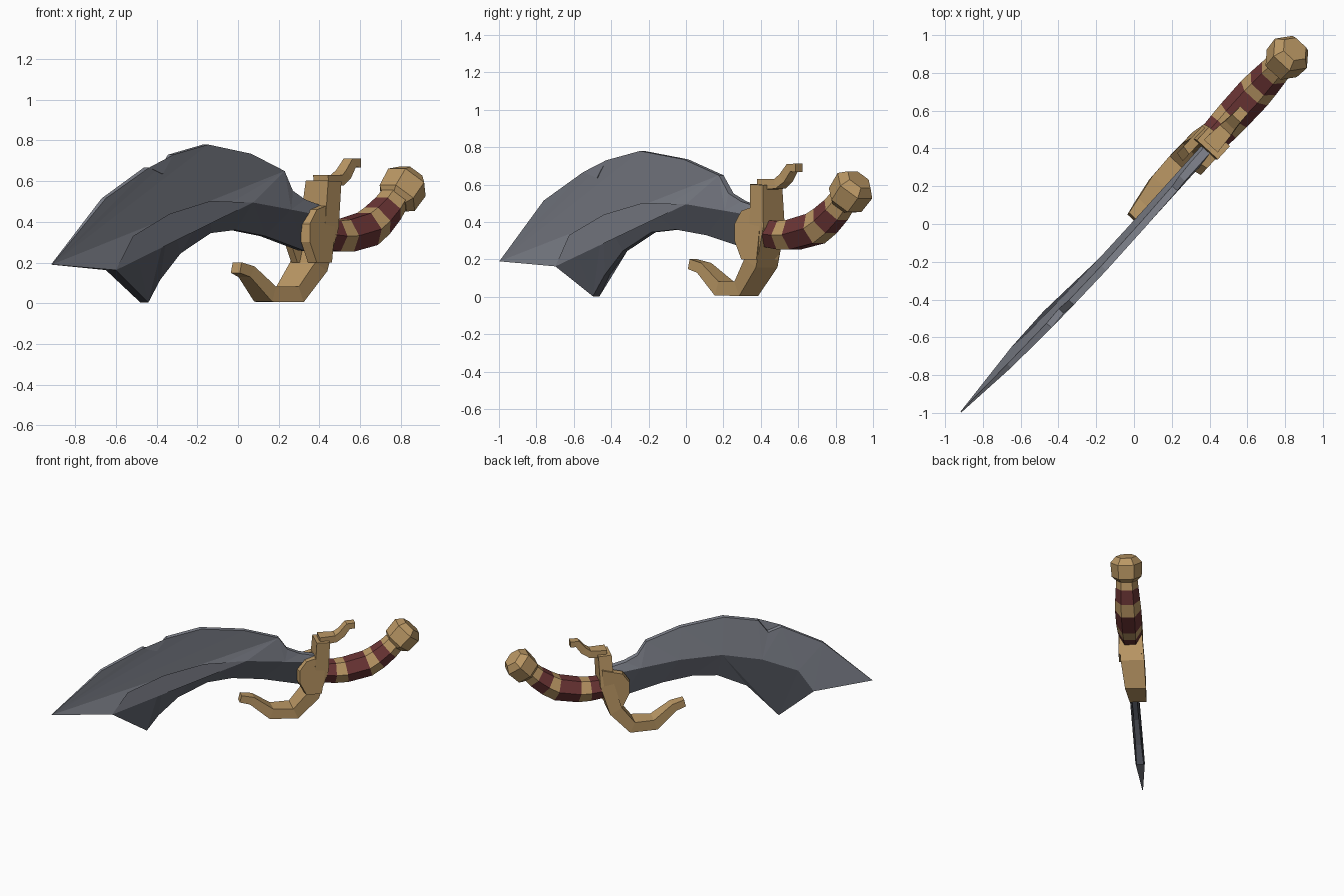
import bpy, bmesh, math
from mathutils import Vector

if "Cube" in bpy.data.objects:
    bpy.data.objects.remove(bpy.data.objects["Cube"])

YAW = math.radians(47.4)
C, S = math.cos(YAW), math.sin(YAW)


def place(u, n, z):
    """u runs along the weapon, n across it, z up."""
    return Vector((u * C + n * S, u * S - n * C, z))


def material(name, rgb):
    m = bpy.data.materials.new(name)
    m.diffuse_color = (*rgb, 1)
    m.use_nodes = True
    m.node_tree.nodes["Principled BSDF"].inputs["Base Color"].default_value = m.diffuse_color
    return m


steel = material("light steel", (0.21, 0.222, 0.26))
dark_steel = material("dark steel", (0.078, 0.084, 0.103))
brass = material("brass", (0.50, 0.315, 0.13))
leather = material("red leather", (0.15, 0.036, 0.036))


def finish(bm, name, *mats):
    bmesh.ops.recalc_face_normals(bm, faces=bm.faces)
    me = bpy.data.meshes.new(name)
    bm.to_mesh(me)
    bm.free()
    for m in mats:
        me.materials.append(m)
    ob = bpy.data.objects.new(name, me)
    bpy.context.collection.objects.link(ob)
    return ob


# Blade: outline points are (u, z, half thickness)
upper = [(-1.354, .19, .003), (-1.0, .515, .014), (-.70, .667, .018), (-.60, .635, .02),
         (-.53, .73, .018), (-.28, .78, .018), (.035, .735, .018), (.285, .65, .018),
         (.35, .553, .02), (.44, .51, .022), (.56, .48, .022)]
ridge = [(-.92, .163, .034), (-.81, .33, .034), (-.55, .44, .034), (-.26, .503, .034),
         (.05, .495, .034), (.33, .46, .034), (.56, .43, .034)]
lower = [(-.665, .003, .026), (-.58, .115, .02), (-.44, .245, .018), (-.228, .345, .018),
         (-.05, .36, .018), (.17, .33, .018), (.45, .26, .018), (.56, .25, .018)]

bm = bmesh.new()


def edge_pair(p):
    u, z, h = p
    lean = .07 * (z - .2)
    return [bm.verts.new(place(u, lean + s * h, z)) for s in (1, -1)]


up, mid, low = ([edge_pair(p) for p in line] for line in (upper, ridge, lower))
for side in (0, 1):
    for a, b, mi in ((up, mid, 0), (mid, low, 1)):
        f = bm.faces.new([p[side] for p in a] + [p[side] for p in reversed(b)])
        f.material_index = mi


def close_edge(line, mi):
    for a, b in zip(line, line[1:]):
        f = bm.faces.new((a[0], b[0], b[1], a[1]))
        f.material_index = mi


close_edge(up, 0)
close_edge([up[0], mid[0]], 0)
close_edge([mid[0], low[0]], 1)
close_edge(low, 1)
close_edge([up[-1], mid[-1], low[-1]], 0)
bmesh.ops.triangulate(bm, faces=[f for f in bm.faces if len(f.verts) > 4])
finish(bm, "blade", steel, dark_steel)


def sweep(name, stations, sides, mats, bands=None, phase=0.0):
    """Stations are (u, z, in-plane radius, cross radius, n offset)."""
    bm = bmesh.new()
    rings = []
    for i, (u, z, r, w, n) in enumerate(stations):
        a, b = stations[max(i - 1, 0)], stations[min(i + 1, len(stations) - 1)]
        t = Vector((b[0] - a[0], b[1] - a[1])).normalized()
        ring = []
        for k in range(sides):
            g = 2 * math.pi * k / sides + phase
            x, y = r * math.sin(g), w * math.cos(g)
            ring.append(bm.verts.new(place(u - t.y * x, n + y, z + t.x * x)))
        rings.append(ring)
    for i, (a, b) in enumerate(zip(rings, rings[1:])):
        for k in range(sides):
            j = (k + 1) % sides
            f = bm.faces.new((a[k], a[j], b[j], b[k]))
            f.material_index = bands[i] if bands else 0
    bm.faces.new(rings[0])
    bm.faces.new(rings[-1])
    return finish(bm, name, *mats)


# Guard: square-section bar curling forward at the bottom and back at the top
q = math.sqrt(2)
guard = [(.02, .175, .027, .03, -.03), (.10, .155, .03, .04, -.035), (.24, .045, .04, .06, -.04),
         (.41, .043, .042, .075, -.03), (.53, .18, .048, .085, -.015), (.59, .38, .05, .085, 0),
         (.60, .60, .048, .075, .02)]
sweep("guard", [(u, z, r * q, w * q, n) for u, z, r, w, n in guard], 4, [brass],
      phase=math.pi / 4)

# Small prong behind the top of the guard
prong = [(.58, .60, .03, .05, .02), (.70, .605, .026, .04, .02), (.745, .635, .026, .034, .02),
         (.79, .69, .024, .03, .02), (.84, .69, .022, .028, .02)]
sweep("guard_prong", [(u, z, r * q, w * q, n) for u, z, r, w, n in prong], 4, [brass],
      phase=math.pi / 4)

# Side plates clasping the blade
plate = [(.62, .50), (.47, .46), (.42, .39), (.42, .30), (.47, .20), (.58, .20)]
for name, s in (("right_side_plate", 1), ("left_side_plate", -1)):
    bm = bmesh.new()
    inner = [bm.verts.new(place(u, s * .035, z)) for u, z in plate]
    outer = [bm.verts.new(place(u + .01, s * .085, z)) for u, z in plate]
    bm.faces.new(inner)
    bm.faces.new(outer)
    for k in range(len(plate)):
        j = (k + 1) % len(plate)
        bm.faces.new((inner[k], inner[j], outer[j], outer[k]))
    finish(bm, name, brass)

# Grip: six-sided curved tube with alternating leather and brass bands
grip = [(.58, .34, .08), (.70, .33, .088), (.78, .332, .092), (.94, .365, .095),
        (1.01, .405, .09), (1.09, .465, .082), (1.15, .525, .075)]
sweep("grip", [(u, z, r, r, 0) for u, z, r in grip], 6, [leather, brass],
      bands=[0, 1, 0, 1, 0, 1])

# Pommel: faceted cap in line with the end of the grip
axis = Vector((.68, .73))
knob = [(-.095, .075), (-.065, .108), (.04, .115), (.085, .075)]
sweep("pommel", [(1.20 + axis.x * d, .565 + axis.y * d, r, r, 0) for d, r in knob], 6, [brass])
